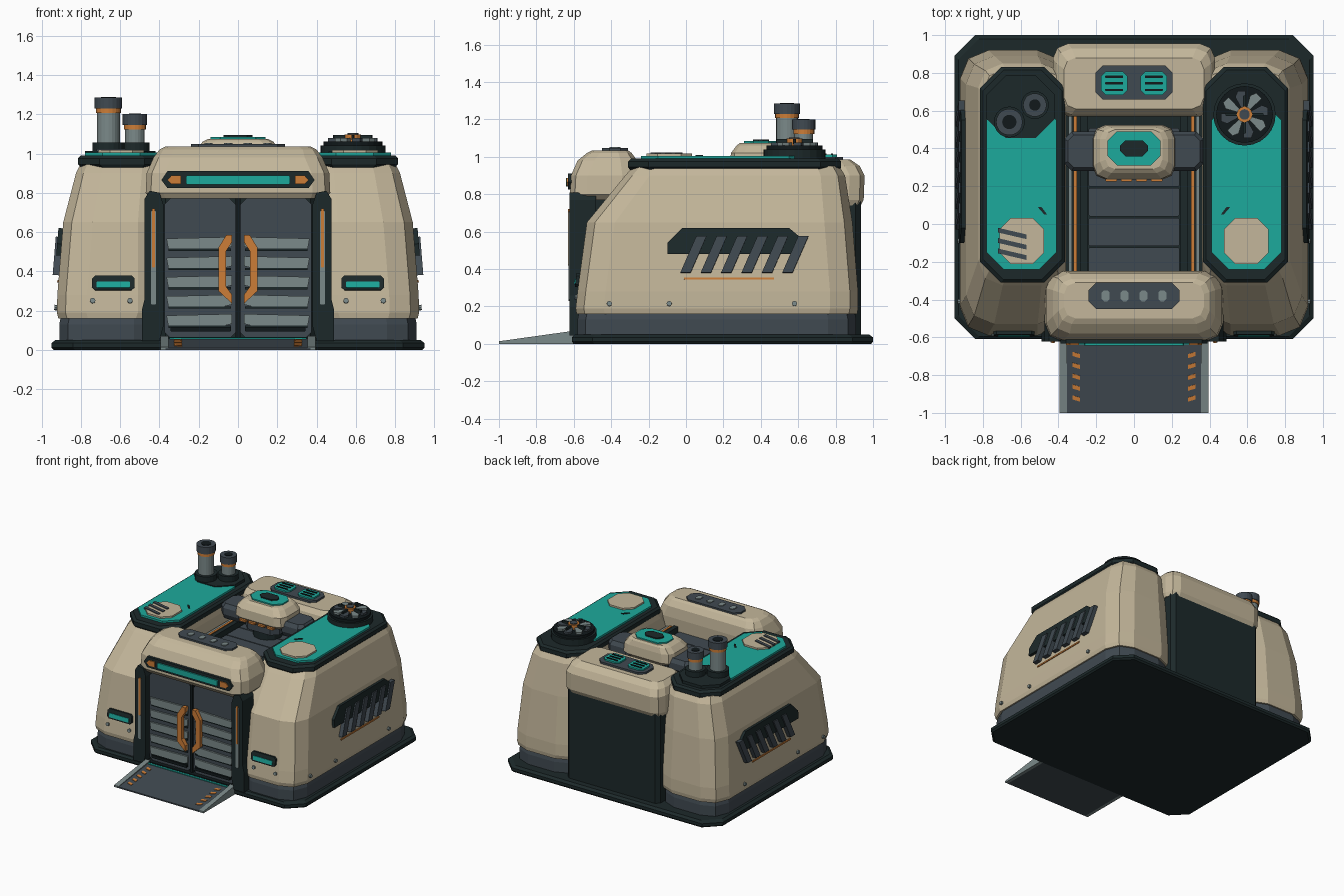
import bpy
import bmesh
from math import sin, cos, pi, atan
from mathutils import Matrix, Vector

cube = bpy.data.objects.get("Cube")
if cube:
    bpy.data.objects.remove(cube)


def material(name, rgb):
    m = bpy.data.materials.new(name)
    col = tuple((c / 255) ** 2.2 for c in rgb) + (1,)
    m.use_nodes = True
    m.diffuse_color = col
    m.node_tree.nodes["Principled BSDF"].inputs["Base Color"].default_value = col
    return m


BEIGE = material("warm beige", (194, 181, 153))
TEAL = material("teal", (34, 168, 155))
DARK = material("dark green grey", (34, 45, 46))
BLACK = material("near black", (24, 31, 33))
SLATE = material("slate", (66, 75, 82))
GREY = material("mid grey", (122, 136, 136))
ORANGE = material("orange", (203, 124, 58))


def frame(origin, x, y):
    """Matrix whose local x and y lie along the given directions."""
    x, y = Vector(x).normalized(), Vector(y).normalized()
    m = Matrix((x, y, x.cross(y))).transposed().to_4x4()
    m.translation = origin
    return m


TOP = Matrix()
FRONT = frame((0, 0, 0), (1, 0, 0), (0, 0, 1))            # local z = -y
SIDE = frame((0, 0, 0), (0, 1, 0), (0, 0, 1))             # local z = +x
POD_SIDE = frame((.92, 0, .28), (0, 1, 0), (-.03, 0, .37))
POD_FRONT = frame((0, -.58, .28), (1, 0, 0), (0, .05, .37))
RAMP = frame((0, -1, .01), (1, 0, 0), (0, .39, .05))


def skin(name, rings, mat, mtx=TOP, mirror=False):
    """Join equal rings of points into a closed solid."""
    bm = bmesh.new()
    vs = [[bm.verts.new(mtx @ Vector(p)) for p in r] for r in rings]
    n = len(vs[0])
    for a, b in zip(vs, vs[1:]):
        for i in range(n):
            j = (i + 1) % n
            bm.faces.new((a[i], a[j], b[j], b[i]))
    bm.faces.new(vs[0][::-1])
    bm.faces.new(vs[-1])
    bmesh.ops.recalc_face_normals(bm, faces=bm.faces)
    me = bpy.data.meshes.new(name)
    bm.to_mesh(me)
    bm.free()
    me.materials.append(mat)
    ob = bpy.data.objects.new(name, me)
    bpy.context.collection.objects.link(ob)
    if mirror:
        ob.modifiers.new("Mirror", "MIRROR").use_clip = False
    return ob


def prism(name, pts, z0, z1, mat, mtx=TOP, mirror=False):
    return skin(name, [[(x, y, z) for x, y in pts] for z in (z0, z1)], mat, mtx, mirror)


def outline(x0, x1, y0, y1, r, seg=1):
    """Rectangle with chamfered (seg 1) or rounded corners."""
    pts = []
    for k, (cx, cy) in enumerate(((x1 - r, y1 - r), (x0 + r, y1 - r), (x0 + r, y0 + r), (x1 - r, y0 + r))):
        for i in range(seg + 1):
            a = (k + i / seg) * pi / 2
            pts.append((cx + r * cos(a), cy + r * sin(a)))
    return pts


def plate(name, cx, cy, w, h, r, z0, z1, mat, mtx=TOP, mirror=False):
    return prism(name, outline(cx - w / 2, cx + w / 2, cy - h / 2, cy + h / 2, r), z0, z1, mat, mtx, mirror)


def loft(name, sections, mat, seg=2, mirror=False):
    """Sections are z, x0, x1, y0, y1, corner radius."""
    rings = [[(x, y, s[0]) for x, y in outline(*s[1:], seg)] for s in sections]
    return skin(name, rings, mat, TOP, mirror)


def disc(name, cx, cy, r, z0, z1, mat, n=20, mtx=TOP, mirror=False):
    pts = [(cx + r * cos(2 * pi * i / n), cy + r * sin(2 * pi * i / n)) for i in range(n)]
    return prism(name, pts, z0, z1, mat, mtx, mirror)


# Base slab and dark core
loft("base_slab", [(0, -.94, .94, -.60, .99, .11), (.012, -.95, .95, -.61, 1, .11),
                   (.035, -.95, .95, -.61, 1, .11), (.05, -.93, .93, -.595, .98, .11)], DARK, 1)
plate("core", 0, .17, .80, 1.44, .03, .04, .78, DARK)
plate("back_panel", 0, .86, .82, .15, .03, .04, .80, DARK)

# Side pods
loft("pod_skirt", [(.04, .38, .91, -.58, .91, .15), (.13, .38, .91, -.58, .91, .15),
                   (.18, .38, .90, -.57, .90, .15)], SLATE, 2, True)
loft("pod_body", [(.16, .37, .915, -.585, .915, .15), (.19, .36, .922, -.59, .92, .15),
                  (.28, .36, .92, -.58, .92, .15), (.65, .36, .89, -.53, .89, .15),
                  (.90, .36, .825, -.325, .85, .13), (.95, .37, .80, -.28, .82, .12)], BEIGE, 2, True)
loft("pod_cap", [(.93, .375, .80, -.30, .82, .11), (.945, .365, .815, -.31, .83, .11),
                 (.975, .365, .815, -.31, .83, .11), (.99, .38, .80, -.295, .815, .11)], DARK, 1, True)
plate("pod_roof_panel", .595, .20, .37, .88, .09, .985, 1.005, TEAL, TOP, True)
plate("roof_marker_plate", .595, -.09, .235, .245, .06, 1.0, 1.018, BEIGE, TOP, True)
prism("roof_tick", [(.46, .05), (.475, .05), (.51, .09), (.49, .09)], 1.0, 1.01, DARK, TOP, True)
for i in range(3):
    y = -.02 - .055 * i
    prism("marker_stripe", [(-.72, y), (-.57, y - .035), (-.57, y - .06), (-.72, y - .025)], 1.01, 1.024, SLATE)

# Pod side vents
prism("vent_housing", [(-.10, .20), (.61, .20), (.61, .29), (.55, .34), (-.02, .34), (-.10, .26)],
      -.02, .022, DARK, POD_SIDE, True)
for i in range(6):
    y = -.03 + .109 * i
    prism("vent_slat", [(y, .10), (y + .055, .10), (y + .14, .295), (y + .085, .295)], -.01, .032, SLATE, POD_SIDE, True)
plate("vent_accent", .23, .07, .48, .012, .002, -.01, .006, ORANGE, POD_SIDE, True)
for y in (-.41, -.09, .58):
    disc("side_bolt", y, -.065, .014, -.01, .01, GREY, 8, POD_SIDE, True)

# Pod front lights
plate("light_housing", .635, .06, .215, .075, .015, -.02, .018, DARK, POD_FRONT, True)
plate("light_strip", .635, .05, .17, .032, .004, 0, .024, TEAL, POD_FRONT, True)
for x in (.55, .74):
    disc("front_bolt", x, -.03, .014, -.01, .01, GREY, 8, POD_FRONT, True)

# Front lintel and rear hood
loft("front_lintel", [(.77, -.44, .44, -.60, -.27, .07), (.80, -.47, .47, -.62, -.255, .09),
                      (.90, -.465, .465, -.615, -.25, .09), (.98, -.43, .43, -.58, -.26, .09),
                      (1.02, -.40, .40, -.53, -.29, .07), (1.035, -.37, .37, -.50, -.31, .06)], BEIGE)
loft("rear_hood", [(.74, -.42, .42, .60, .935, .07), (.77, -.43, .43, .575, .95, .08),
                   (.90, -.43, .43, .57, .955, .08), (.95, -.41, .41, .58, .93, .08),
                   (.985, -.37, .37, .61, .88, .06)], BEIGE)
plate("lintel_top_plate", 0, -.38, .48, .14, .04, 1.03, 1.048, SLATE)
for x in (.05, .15):
    plate("lintel_lamp", x, -.38, .042, .058, .012, 1.04, 1.054, GREY, TOP, True)
plate("rear_vent_plate", 0, .75, .41, .18, .04, .98, 1.0, SLATE)
plate("rear_vent", .105, .745, .14, .125, .025, .99, 1.012, TEAL, TOP, True)
for i in range(3):
    plate("rear_vent_slot", .105, .71 + .035 * i, .095, .012, .002, 1.0, 1.017, BLACK, TOP, True)

# Lintel sign bar
prism("sign_plate", [(-.39, .865), (-.36, .825), (.36, .825), (.39, .865), (.36, .91), (-.36, .91)],
      .58, .632, DARK, FRONT)
plate("sign_light", 0, .865, .53, .045, .005, .6, .642, TEAL, FRONT)
prism("sign_arrow", [(.29, .845), (.34, .845), (.36, .865), (.34, .887), (.29, .887)], .6, .64, ORANGE, FRONT, True)

# Door frame and doors
prism("door_post", [(.40, .045), (.49, .045), (.49, .20), (.475, .26), (.475, .77), (.45, .81), (.40, .80),
                    (.38, .74), (.38, .12)], .48, .622, DARK, FRONT, True)
plate("post_light", .43, .57, .016, .30, .004, .6, .63, ORANGE, FRONT, True)
plate("post_strip", .43, .47, .026, .48, .006, .6, .627, GREY, FRONT, True)
plate("threshold", 0, .05, .78, .03, .005, .5, .615, BLACK, FRONT)
plate("door_leaf", .193, .415, .365, .71, .03, .5, .58, SLATE, FRONT, True)
plate("door_seam", 0, .415, .024, .72, .003, .5, .59, BLACK, FRONT)
for i in range(5):
    z = .153 + .098 * i
    prism("door_slat", [(.03, z - .02), (.07, z - .03), (.355, z - .03), (.365, z + .022), (.03, z + .03)],
          .57, .594, GREY, FRONT, True)
    plate("slat_shadow", .195, z - .035, .32, .012, .002, .57, .59, DARK, FRONT, True)
plate("door_kick_strip", .19, .105, .31, .022, .004, .57, .6, BLACK, FRONT, True)
prism("door_handle", [(.03, .235), (.10, .30), (.10, .52), (.06, .585), (.03, .585), (.03, .55), (.062, .50),
                      (.062, .325), (.03, .28)], .59, .625, ORANGE, FRONT, True)

# Entry ramp
prism("ramp", [(-1, 0), (-.60, 0), (-.60, .06), (-1, .01)], -.37, .37, SLATE, SIDE)
prism("ramp_curb", [(-1, 0), (-.60, 0), (-.60, .07), (-1, .014)], .355, .395, GREY, SIDE, True)
plate("ramp_light", 0, .372, .70, .014, .002, -.01, .006, TEAL, RAMP)
for i in range(5):
    y = .06 + .058 * i
    prism("ramp_dash", [(.285, y), (.325, y + .012), (.325, y + .034), (.285, y + .022)], -.005, .004, ORANGE, RAMP, True)

# Roof well deck and pipes
for i in range(5):
    plate("deck_panel", 0, -.20 + .158 * i, .48, .15, .006, .77, .80, SLATE)
plate("deck_rail", .265, .16, .035, .84, .005, .77, .84, DARK, TOP, True)
plate("deck_pipe", .31, .16, .018, .84, .004, .79, .83, ORANGE, TOP, True)
plate("deck_side_pipe", .337, .16, .02, .84, .004, .79, .82, GREY, TOP, True)

# Central hub
disc("hub_column", 0, .38, .11, .78, .95, DARK, 12)
plate("hub_collar", 0, .38, .30, .24, .05, .86, .93, SLATE)
loft("hub_arm", [(.87, .16, .36, .30, .46, .03), (.91, .15, .37, .28, .49, .04),
                 (.96, .15, .37, .28, .49, .04), (.99, .16, .35, .30, .47, .03)], SLATE, 1, True)
loft("hub_body", [(.92, -.19, .19, .26, .50, .07), (.95, -.22, .22, .235, .525, .07),
                  (1.02, -.215, .215, .24, .52, .07), (1.06, -.18, .18, .27, .51, .06),
                  (1.075, -.15, .15, .29, .50, .05)], BEIGE)
plate("hub_top_light", 0, .40, .28, .18, .05, 1.06, 1.085, TEAL)
plate("hub_top_hatch", 0, .40, .15, .085, .03, 1.07, 1.094, DARK)
for x in (.04, .12):
    plate("hub_front_accent", x, .24, .06, .03, .004, .925, .94, ORANGE, TOP, True)

# Chimneys
plate("chimney_base", -.60, .62, .36, .33, .10, .98, 1.012, DARK)
for cx, cy, r, top in ((-.66, .54, .058, 1.285), (-.525, .63, .05, 1.20)):
    disc("chimney_foot", cx, cy, r + .024, 1.0, 1.055, DARK)
    disc("chimney_pipe", cx, cy, r, 1.04, top - .03, GREY)
    disc("chimney_band", cx, cy, r + .006, top - .078, top - .055, ORANGE)
    disc("chimney_cap", cx, cy, r + .012, top - .055, top, SLATE)
    disc("chimney_mouth", cx, cy, r - .02, top - .01, top + .003, BLACK)

# Roof fan
FX, FY = .585, .58
disc("fan_base", FX, FY, .165, .98, 1.04, DARK, 24)
disc("fan_ring", FX, FY, .15, 1.03, 1.062, BLACK, 24)
for i in range(8):
    spin = Matrix.Translation((FX, FY, 0)) @ Matrix.Rotation(i * pi / 4 + .2, 4, "Z")
    prism("fan_blade", [(.03, -.008), (.12, -.03), (.13, .01), (.10, .03), (.03, .008)], 1.06, 1.078, GREY if i % 2 else SLATE, spin)
for i in range(2):
    bar = Matrix.Translation((FX, FY, 0)) @ Matrix.Rotation(i * pi / 2, 4, "Z")
    plate("fan_guard", 0, 0, .20, .016, .004, 1.07, 1.095, DARK, bar)
disc("fan_hub_ring", FX, FY, .042, 1.06, 1.098, ORANGE, 12)
disc("fan_hub", FX, FY, .028, 1.07, 1.104, SLATE, 12)
